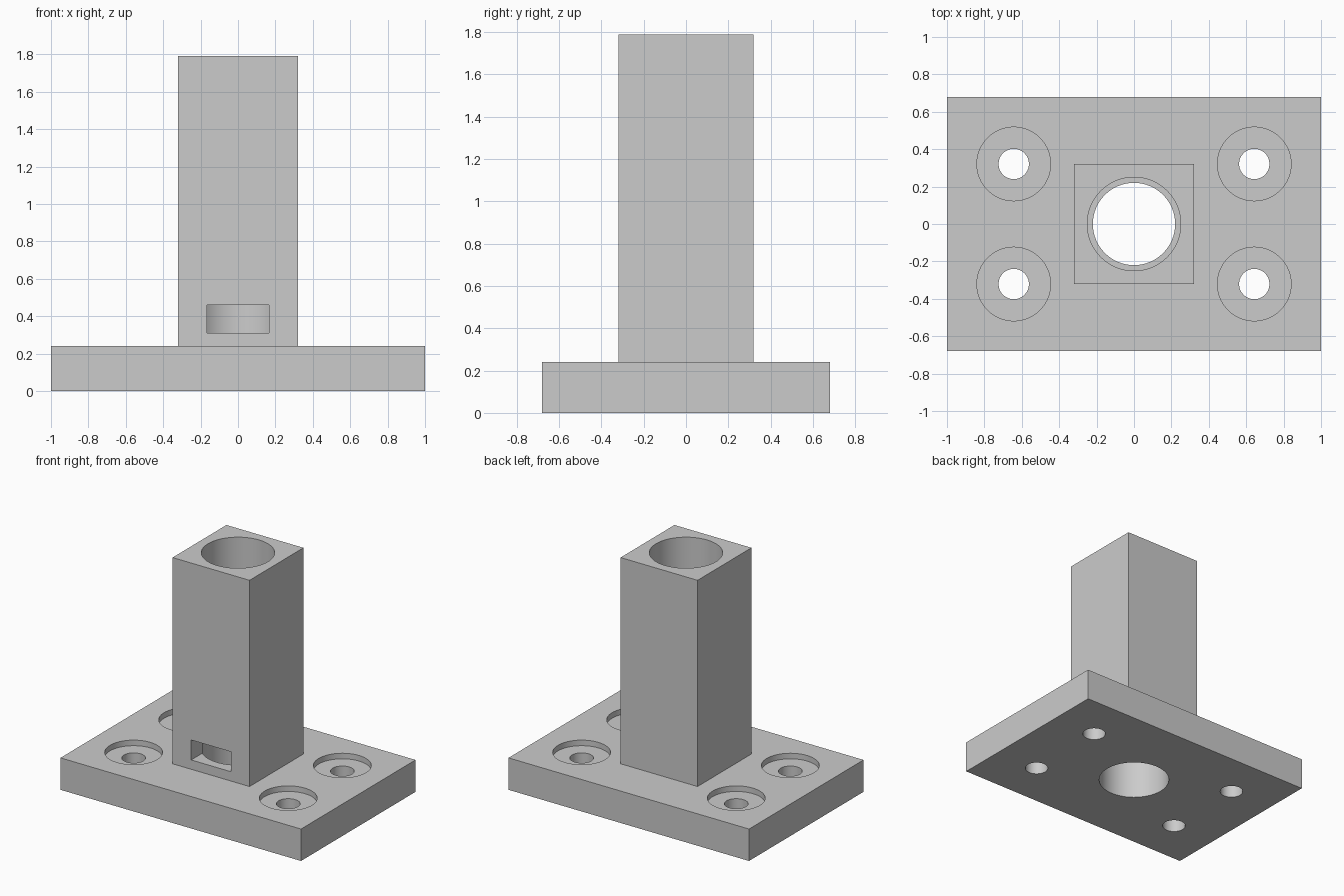
import bpy
import math

default = bpy.data.objects.get("Cube")
if default:
    bpy.data.objects.remove(default, do_unlink=True)

# Single grey material
grey = bpy.data.materials.new("plain grey")
grey.use_nodes = True
COLOUR = (0.6, 0.6, 0.6, 1)
grey.diffuse_color = COLOUR
grey.node_tree.nodes["Principled BSDF"].inputs["Base Color"].default_value = COLOUR


def box(name, x, y, z):
    """Box from (min, max) ranges on each axis."""
    spans = (x, y, z)
    bpy.ops.mesh.primitive_cube_add(size=1, location=[(a + b) / 2 for a, b in spans])
    ob = bpy.context.object
    ob.name = name
    ob.scale = [b - a for a, b in spans]
    bpy.ops.object.transform_apply(location=True, scale=True, rotation=False)
    return ob


def rod(name, radius, bottom, top, x=0, y=0):
    bpy.ops.mesh.primitive_cylinder_add(vertices=64, radius=radius, depth=top - bottom,
                                        location=(x, y, (bottom + top) / 2))
    ob = bpy.context.object
    ob.name = name
    return ob


def carve(target, cutters):
    """Subtract the cutters in turn, then discard them."""
    bpy.ops.object.select_all(action="DESELECT")
    bpy.context.view_layer.objects.active = target
    target.select_set(True)
    for cutter in cutters:
        cutter.hide_render = True
        mod = target.modifiers.new("cut", "BOOLEAN")
        mod.operation = "DIFFERENCE"
        mod.solver = "EXACT"
        mod.object = cutter
        bpy.ops.object.modifier_apply(modifier=mod.name)
        bpy.data.objects.remove(cutter, do_unlink=True)
    target.data.materials.clear()
    target.data.materials.append(grey)
    bpy.ops.object.shade_smooth_by_angle(angle=math.radians(30))


PLATE_TOP = 0.24
POST_TOP = 1.79
BORE, THROAT = 0.25, 0.22

# Base plate with four counterbored screw holes and the central bore
base = box("base_plate", (-1, 1), (-0.68, 0.68), (0, PLATE_TOP))
holes = [rod("bore_cutter", BORE, -0.1, 0.5)]
for sx in (-1, 1):
    for sy in (-1, 1):
        x, y = sx * 0.643, sy * 0.321
        holes.append(rod("screw_cutter", 0.081, -0.1, 0.5, x, y))
        holes.append(rod("counterbore_cutter", 0.197, PLATE_TOP - 0.042, 0.5, x, y))
carve(base, holes)

# Square post: wide bore at both ends, narrower throat, window in the front
post = box("square_post", (-0.32, 0.32), (-0.32, 0.32), (PLATE_TOP, POST_TOP))
carve(post, [
    rod("throat_cutter", THROAT, 0, 2),
    rod("lower_bore_cutter", BORE, 0, 0.54),
    rod("upper_bore_cutter", BORE, 0.75, 2),
    box("window_cutter", (-0.165, 0.165), (-0.5, -0.1), (0.31, 0.46)),
])
